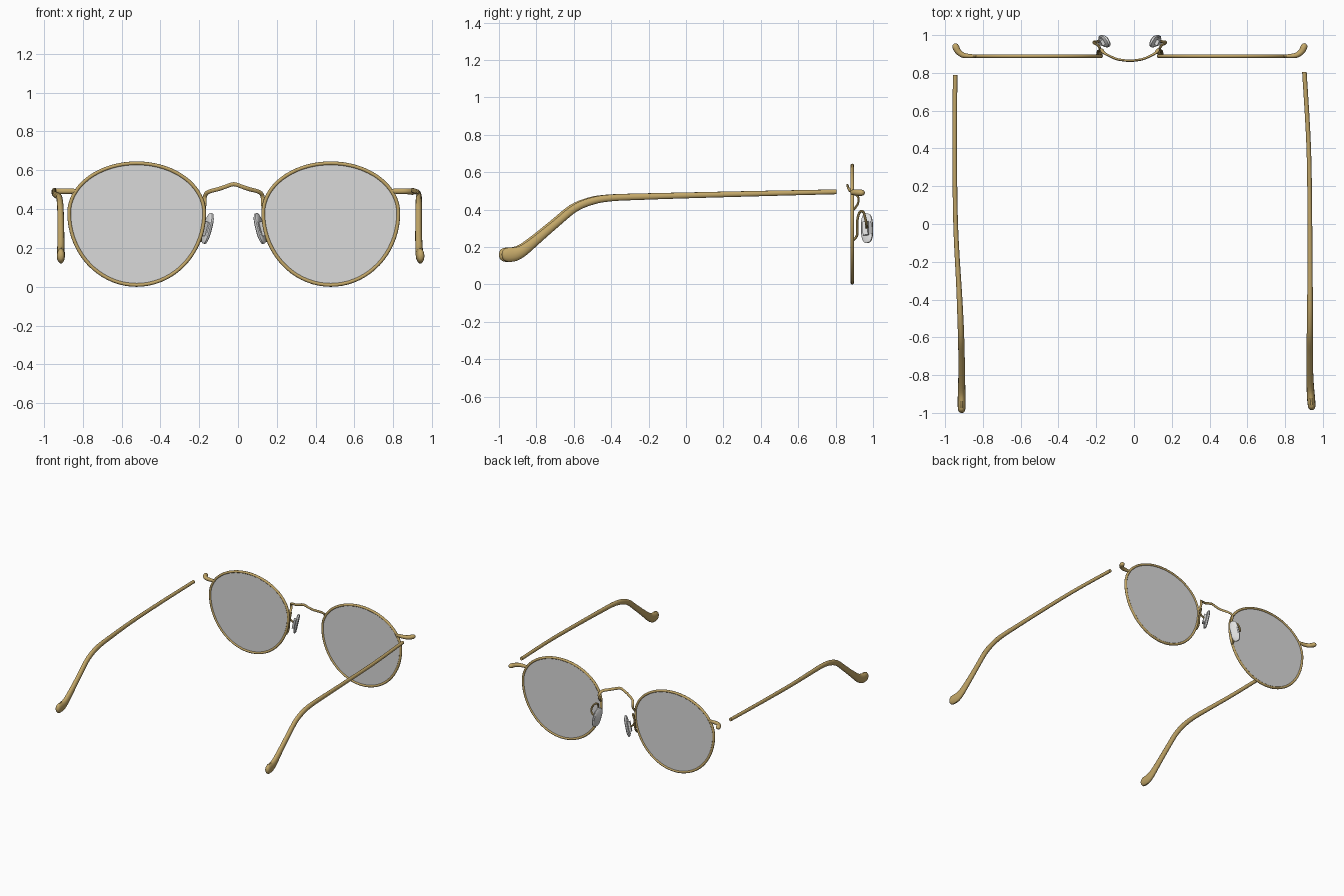
import bpy, bmesh, math
from mathutils import Vector, Matrix

if "Cube" in bpy.data.objects:
    bpy.data.objects.remove(bpy.data.objects["Cube"])

CX = -0.022          # mirror plane of the front frame
RIM_Y = 0.889


def material(name, rgb):
    m = bpy.data.materials.new(name)
    m.diffuse_color = (*rgb, 1)
    m.use_nodes = True
    m.node_tree.nodes["Principled BSDF"].inputs["Base Color"].default_value = m.diffuse_color
    return m


GOLD = material("antique gold", (0.55, 0.39, 0.14))
LENS = material("lens grey", (0.70, 0.70, 0.70))
PAD = material("pad clear grey", (0.75, 0.75, 0.75))


def finish(bm, name, mat, angle=40):
    bmesh.ops.recalc_face_normals(bm, faces=bm.faces[:])
    me = bpy.data.meshes.new(name)
    bm.to_mesh(me)
    bm.free()
    me.materials.append(mat)
    ob = bpy.data.objects.new(name, me)
    bpy.context.collection.objects.link(ob)
    bpy.ops.object.select_all(action='DESELECT')
    ob.select_set(True)
    bpy.context.view_layer.objects.active = ob
    bpy.ops.object.shade_smooth_by_angle(angle=math.radians(angle))
    return ob


def smooth(pts, n=6):
    """Catmull-Rom through points of any dimension."""
    out = []
    for i in range(len(pts) - 1):
        a, b, c, d = (pts[max(i - 1, 0)], pts[i], pts[i + 1],
                      pts[min(i + 2, len(pts) - 1)])
        for k in range(n):
            t = k / n
            out.append([0.5 * (2 * q + (r - p) * t + (2 * p - 5 * q + 4 * r - s) * t * t
                               + (3 * q - p - 3 * r + s) * t ** 3)
                        for p, q, r, s in zip(a, b, c, d)])
    return out + [list(pts[-1])]


def sweep(name, pts, ref, closed=False, sides=12):
    """Tube along (x, y, z, side radius, up radius) points."""
    bm = bmesh.new()
    rings, n = [], len(pts)
    P = [Vector(p[:3]) for p in pts]
    for i, p in enumerate(pts):
        if closed:
            t = P[(i + 1) % n] - P[i - 1]
        else:
            t = P[min(i + 1, n - 1)] - P[max(i - 1, 0)]
        side = t.cross(Vector(ref)).normalized()
        up = side.cross(t).normalized()
        rings.append([bm.verts.new(P[i] + side * math.cos(a) * p[3] + up * math.sin(a) * p[4])
                      for a in (math.tau * k / sides for k in range(sides))])
    for i in range(n if closed else n - 1):
        r, q = rings[i], rings[(i + 1) % n]
        for k in range(sides):
            j = (k + 1) % sides
            bm.faces.new((r[k], r[j], q[j], q[k]))
    if not closed:
        bm.faces.new(rings[0])
        bm.faces.new(rings[-1])
    return finish(bm, name, GOLD)


def flip(pts, s):
    """Mirror a left-side path (s = -1) to the right (s = 1)."""
    return pts if s < 0 else [(2 * CX - p[0], *p[1:]) for p in pts]


def outline(grow=0.0, n=72):
    """Egg outline of the left lens, wider at the top."""
    res = []
    for i in range(n):
        a = math.tau * i / n
        h = 0.255 if math.sin(a) > 0 else 0.37
        res.append((-0.522 + (0.347 + grow) * math.cos(a), RIM_Y,
                    0.38 + (h + grow) * math.sin(a)))
    return res


def wire(pts, r, r2=None):
    return smooth([(*p, r, r2 or r) for p in pts])


for s, tag in ((-1, "left"), (1, "right")):
    # rim
    sweep(f"{tag}_rim", [(*p, 0.0095, 0.01) for p in flip(outline(0.001), s)],
          (0, 1, 0), True, 10)

    # lens disc
    bm = bmesh.new()
    f = bm.faces.new([bm.verts.new(p) for p in flip(outline(-0.004), s)])
    ext = bmesh.ops.extrude_face_region(bm, geom=[f])
    vs = [g for g in ext["geom"] if isinstance(g, bmesh.types.BMVert)]
    bmesh.ops.translate(bm, verts=vs, vec=(0, 0.006, 0))
    bmesh.ops.translate(bm, verts=bm.verts[:], vec=(0, -0.003, 0))
    finish(bm, f"{tag}_lens", LENS)

    # end piece curling away from the rim
    end = [(-0.835, 0.889, 0.492, .008, .012), (-0.87, 0.889, 0.492, .011, .014),
           (-0.905, 0.894, 0.492, .014, .015), (-0.93, 0.912, 0.491, .016, .016),
           (-0.943, 0.935, 0.49, .018, .017), (-0.947, 0.949, 0.49, .014, .013),
           (-0.949, 0.956, 0.49, .004, .004)]
    sweep(f"{tag}_end_piece", smooth(flip(end, s)), (0, 0, 1))

    # nose pad arm
    arm = [(-0.194, 0.892, 0.235), (-0.190, 0.915, 0.265), (-0.183, 0.916, 0.34),
           (-0.180, 0.928, 0.385), (-0.192, 0.947, 0.388), (-0.210, 0.957, 0.36),
           (-0.210, 0.964, 0.325), (-0.178, 0.967, 0.30)]
    sweep(f"{tag}_pad_arm", wire(flip(arm, s), 0.007), (1, 0.3, 0), sides=8)

    # nose pad and its mount, tilted towards the nose
    nrm = Vector((0.90, 0.43, 0))
    lng = Vector((0.25, -0.03, 0.97)).normalized()
    sht = lng.cross(nrm).normalized()
    nrm = sht.cross(lng)
    axes = Matrix((sht, lng, nrm)).transposed().to_4x4()

    def place(bm, c, size):
        m = Matrix.Translation(c) @ axes @ Matrix.Diagonal((*size, 1))
        bmesh.ops.transform(bm, matrix=m, verts=bm.verts[:])
        if s > 0:
            for v in bm.verts:
                v.co.x = 2 * CX - v.co.x

    bm = bmesh.new()
    prev = None
    for r, h in ((0.85, -1), (1, -0.5), (1, 0.4), (0.8, 1)):
        ring = []
        for k in range(28):
            a = math.tau * k / 28
            c, d = math.cos(a), math.sin(a)
            ring.append(bm.verts.new((math.copysign(abs(c) ** 0.75, c) * r,
                                      math.copysign(abs(d) ** 0.75, d) * r, h)))
        if prev:
            for k in range(28):
                j = (k + 1) % 28
                bm.faces.new((prev[k], prev[j], ring[j], ring[k]))
        else:
            bm.faces.new(ring)
        prev = ring
    bm.faces.new(prev)
    place(bm, Vector((-0.156, 0.968, 0.30)), (0.034, 0.081, 0.011))
    finish(bm, f"{tag}_nose_pad", PAD)

    bm = bmesh.new()
    bmesh.ops.create_cube(bm, size=1)
    place(bm, Vector((-0.173, 0.962, 0.30)), (0.03, 0.075, 0.020))
    finish(bm, f"{tag}_pad_mount", PAD)

# bridge: arched flat wire, its ends hooked behind the rims
half = [(-0.178, 0.897, 0.40), (-0.172, 0.918, 0.43), (-0.171, 0.922, 0.462),
        (-0.155, 0.903, 0.487), (-0.10, 0.876, 0.503), (-0.065, 0.868, 0.515)]
bridge = half + [(CX, 0.864, 0.528)] + flip(half, 1)[::-1]
sweep("bridge", wire(bridge, 0.0105, 0.006), (0, 1, 0.15), sides=10)

# temples: shared side profile (y, z, width radius, height radius)
profile = [(0.797, .495, .012, .013), (0.4, .486, .012, .0145), (0.0, .476, .0125, .016),
           (-0.25, .469, .0135, .0175), (-0.4, .463, .015, .0185), (-0.5, .448, .016, .020),
           (-0.6, .408, .0165, .021), (-0.7, .327, .017, .0215), (-0.8, .243, .018, .0245),
           (-0.87, .187, .0195, .030), (-0.915, .164, .021, .037), (-0.95, .159, .021, .0395),
           (-0.975, .159, .019, .034), (-0.988, .159, .013, .021), (-0.9925, .159, .004, .006)]
bends = {"left": (-0.0075, [(0.8, -.947), (0.4, -.949), (0, -.944), (-0.4, -.923),
                            (-0.7, -.913), (-1.1, -.913)]),
         "right": (0.0075, [(0.9, .897), (0.8, .902), (0.4, .925), (0, .931),
                            (-0.4, .932), (-0.8, .931), (-1, .943)])}
for tag, (dy, bend) in bends.items():
    bend = smooth(bend, 8)

    def x_at(y):
        for (y0, x0), (y1, x1) in zip(bend, bend[1:]):
            if y1 <= y <= y0:
                return x0 + (x1 - x0) * (y0 - y) / (y0 - y1)
        return bend[0][1]

    path = [(x_at(y), y + dy, z, w, h) for y, z, w, h in smooth(profile, 5)]
    sweep(f"{tag}_temple", path, (0, 0, 1), sides=14)
